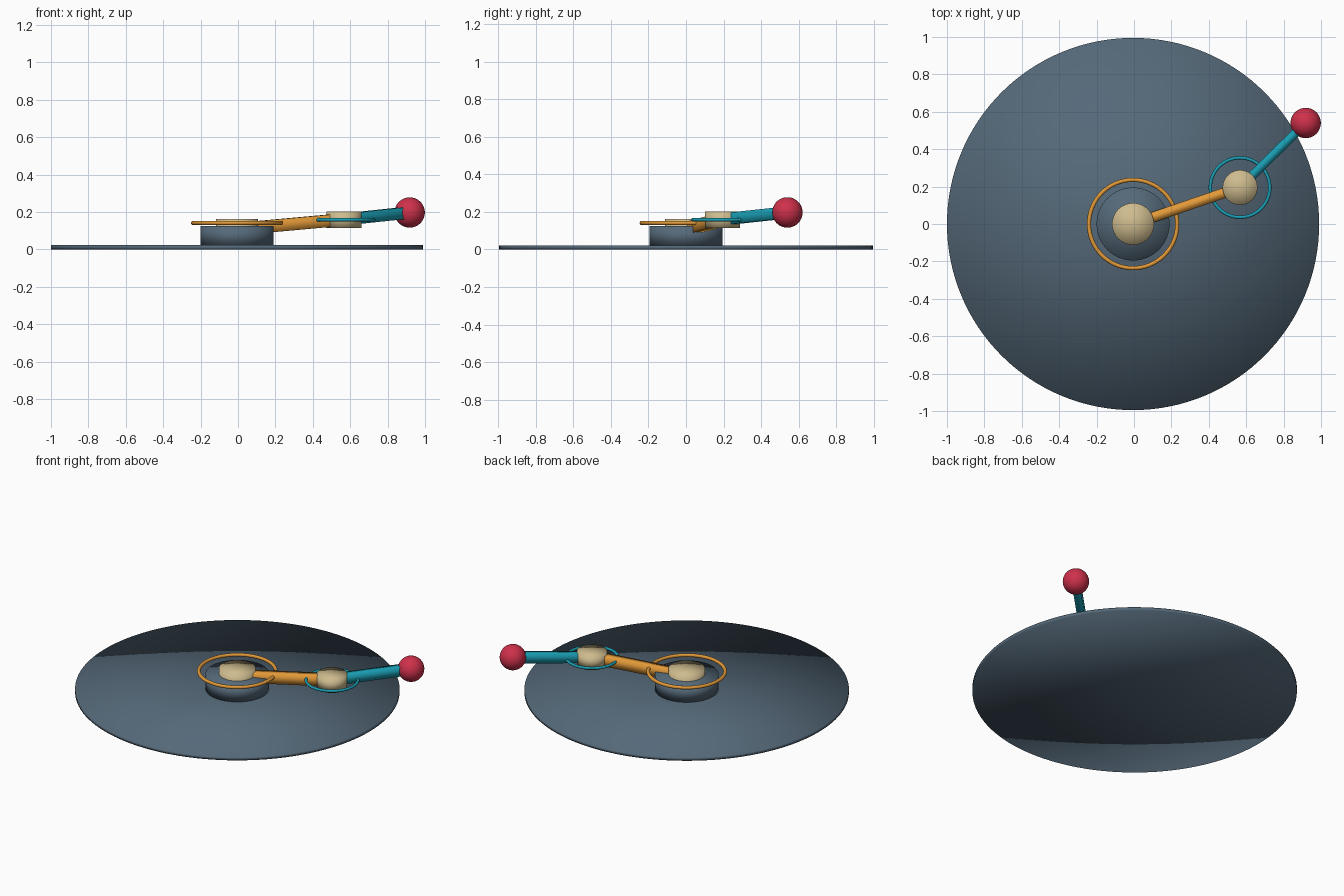
import bpy
from mathutils import Vector

if "Cube" in bpy.data.objects:
    bpy.data.objects.remove(bpy.data.objects["Cube"])


def material(name, rgb):
    m = bpy.data.materials.new(name)
    m.diffuse_color = (*rgb, 1)
    m.use_nodes = True
    m.node_tree.nodes["Principled BSDF"].inputs["Base Color"].default_value = m.diffuse_color
    return m


SLATE = material("slate", (0.09, 0.14, 0.19))
SAND = material("sand", (0.62, 0.50, 0.27))
ORANGE = material("orange", (0.76, 0.32, 0.04))
TEAL = material("teal", (0.01, 0.34, 0.45))
RED = material("red", (0.62, 0.03, 0.07))


def finish(name, mat):
    ob = bpy.context.object
    ob.name = ob.data.name = name
    ob.data.materials.append(mat)
    bpy.ops.object.shade_smooth()  # original shades across its rims too
    return ob


def disc(name, x, y, z0, z1, r, mat, sides=96):
    bpy.ops.mesh.primitive_cylinder_add(vertices=sides, radius=r, depth=z1 - z0,
                                        end_fill_type='TRIFAN', location=(x, y, (z0 + z1) / 2))
    return finish(name, mat)


def ring(name, centre, major, minor, mat):
    bpy.ops.mesh.primitive_torus_add(location=centre, major_radius=major, minor_radius=minor,
                                     major_segments=96, minor_segments=16)
    return finish(name, mat)


def beam(name, a, b, width, height, mat):
    d = b - a
    bpy.ops.mesh.primitive_cube_add(size=1, location=(a + b) / 2)
    ob = finish(name, mat)
    ob.scale = (width, height, d.length)
    ob.rotation_euler = d.to_track_quat('Z', 'Y').to_euler()
    return ob


# Joint centres
shoulder = Vector((-0.005, 0, 0.108))
elbow = Vector((0.567, 0.195, 0.16))
tip = Vector((0.918, 0.54, 0.197))

# Base
disc("base_plate", -0.005, 0, 0, 0.022, 0.995, SLATE, 128)
disc("pedestal", -0.005, 0, 0.02, 0.125, 0.195, SLATE)

# Pivots and the rings around them
disc("shoulder_pivot", shoulder.x, shoulder.y, 0.053, 0.163, 0.112, SAND, 64)
disc("elbow_pivot", elbow.x, elbow.y, 0.114, 0.202, 0.093, SAND, 64)
ring("shoulder_ring", (shoulder.x, shoulder.y, 0.141), 0.236, 0.011, ORANGE)
ring("elbow_ring", (elbow.x, elbow.y, 0.158), 0.159, 0.009, TEAL)

# Arms
beam("upper_arm", shoulder, elbow, 0.055, 0.066, ORANGE)
beam("forearm", elbow, tip, 0.048, 0.062, TEAL)

# Ball on the end of the forearm
bpy.ops.mesh.primitive_uv_sphere_add(segments=48, ring_count=24, radius=0.081, location=tip)
finish("end_ball", RED)
